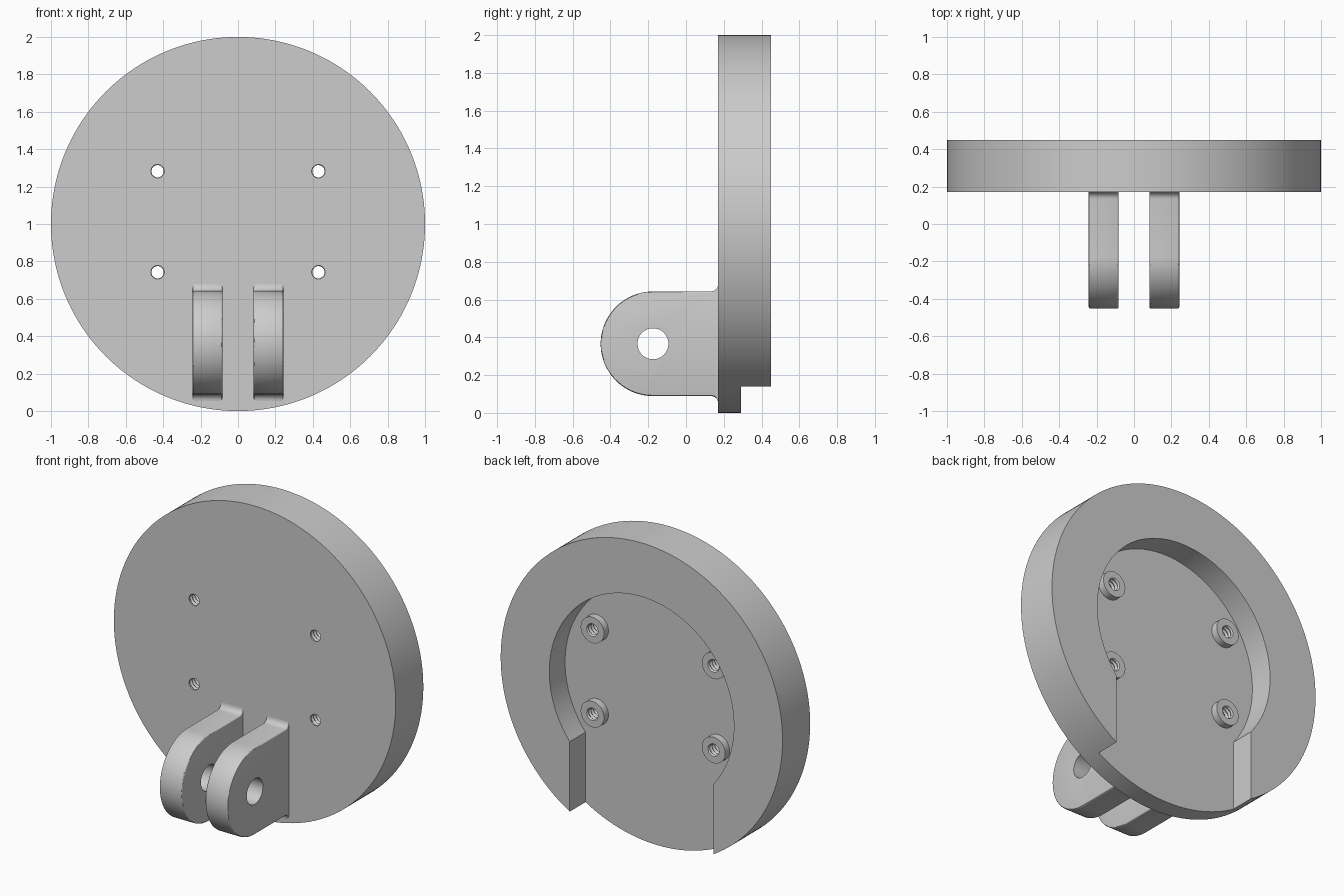
import bpy, bmesh
from math import sin, cos, acos, pi, tau

old = bpy.data.objects.get("Cube")
if old:
    bpy.data.objects.remove(old, do_unlink=True)

COLOUR = (0.604, 0.604, 0.604, 1)
grey = bpy.data.materials.new("plain_grey")
grey.use_nodes = True
grey.diffuse_color = COLOUR
grey.node_tree.nodes["Principled BSDF"].inputs["Base Color"].default_value = COLOUR

FRONT, FLOOR, BACK = 0.17, 0.29, 0.45   # depths of plate front, recess floor, rim back


def skin(name, rings, bevel=0):
    """Closed solid through equal rings of points, optionally rounding the cap borders."""
    bm = bmesh.new()
    rings = [[bm.verts.new(p) for p in ring] for ring in rings]
    for a, b in zip(rings, rings[1:]):
        for i in range(len(a)):
            j = (i + 1) % len(a)
            bm.faces.new((a[i], a[j], b[j], b[i]))
    caps = [bm.faces.new(rings[0]), bm.faces.new(rings[-1])]
    bmesh.ops.recalc_face_normals(bm, faces=bm.faces)
    if bevel:
        bmesh.ops.bevel(bm, geom=[e for f in caps for e in f.edges], offset=bevel,
                        segments=3, profile=0.5, affect='EDGES')
    mesh = bpy.data.meshes.new(name)
    bm.to_mesh(mesh)
    bm.free()
    mesh.materials.append(grey)
    ob = bpy.data.objects.new(name, mesh)
    bpy.context.collection.objects.link(ob)
    return ob


def lathe(name, profile, x, z, sides):
    """Solid turned about a front-to-back axis; profile holds (radius, y)."""
    return skin(name, [[(x + r * cos(tau * i / sides), y, z + r * sin(tau * i / sides))
                        for i in range(sides)] for r, y in profile])


def boolean(ob, tool, operation):
    tool.hide_render = True
    mod = ob.modifiers.new("boolean", 'BOOLEAN')
    mod.object, mod.operation, mod.solver = tool, operation, 'EXACT'
    bpy.context.view_layer.objects.active = ob
    bpy.ops.object.modifier_apply(modifier=mod.name)
    bpy.data.objects.remove(tool, do_unlink=True)


def smooth(ob):
    bpy.ops.object.select_all(action='DESELECT')
    ob.select_set(True)
    bpy.context.view_layer.objects.active = ob
    bpy.ops.object.shade_smooth_by_angle(angle=pi / 6)


# Round plate with a keyhole-shaped recess in the back that opens downward
plate = lathe("round_plate", [(1, FRONT), (1, BACK)], 0, 1, 160)
RECESS, SLOT = 0.655, 0.51
dip = acos(SLOT / RECESS)
angles = [-dip + (pi + 2 * dip) * i / 96 for i in range(97)]
keyhole = [(RECESS * cos(a), 1 + RECESS * sin(a)) for a in angles]
keyhole += [(-SLOT, -0.2), (SLOT, -0.2)]
cutter = skin("recess_cutter", [[(x, y, z) for x, z in keyhole] for y in (FLOOR, BACK + 0.2)])
boolean(plate, cutter, 'DIFFERENCE')

# Four screw bosses with threaded through holes
for x in (-0.43, 0.43):
    for z in (0.742, 1.282):
        boss = lathe("screw_boss", [(0.083, FLOOR - 0.03), (0.083, FLOOR + 0.045)], x, z, 40)
        boolean(plate, boss, 'UNION')
        thread = [(0.042 if i % 2 else 0.033, FRONT - 0.02 + 0.0125 * i) for i in range(18)]
        boolean(plate, lathe("thread_cutter", thread, x, z, 24), 'DIFFERENCE')
smooth(plate)

# Pair of hinge lugs, filleted into the plate above and below
PIVOT_Y, PIVOT_Z, R, FILLET, PIN = -0.175, 0.366, 0.277, 0.036, 0.082
half = [(PIVOT_Y - R * cos(a), R * sin(a)) for a in [pi / 2 * i / 20 for i in range(21)]]
half += [(FRONT - FILLET + FILLET * sin(a), R + FILLET * (1 - cos(a)))
         for a in [pi / 2 * i / 6 for i in range(7)]]
half.append((FRONT + 0.04, R + FILLET))
outline = half + [(y, -h) for y, h in reversed(half[1:])]
circle = [(PIVOT_Y + PIN * cos(tau * i / 48), PIN * sin(tau * i / 48)) for i in range(48)]
for side, x in (("right", -0.242), ("left", 0.083)):
    lug = skin("hinge_lug_" + side,
               [[(px, y, PIVOT_Z + h) for y, h in outline] for px in (x, x + 0.159)], 0.008)
    pin = skin("pin_cutter",
               [[(px, y, PIVOT_Z + h) for y, h in circle] for px in (x - 0.03, x + 0.19)])
    boolean(lug, pin, 'DIFFERENCE')
    smooth(lug)
